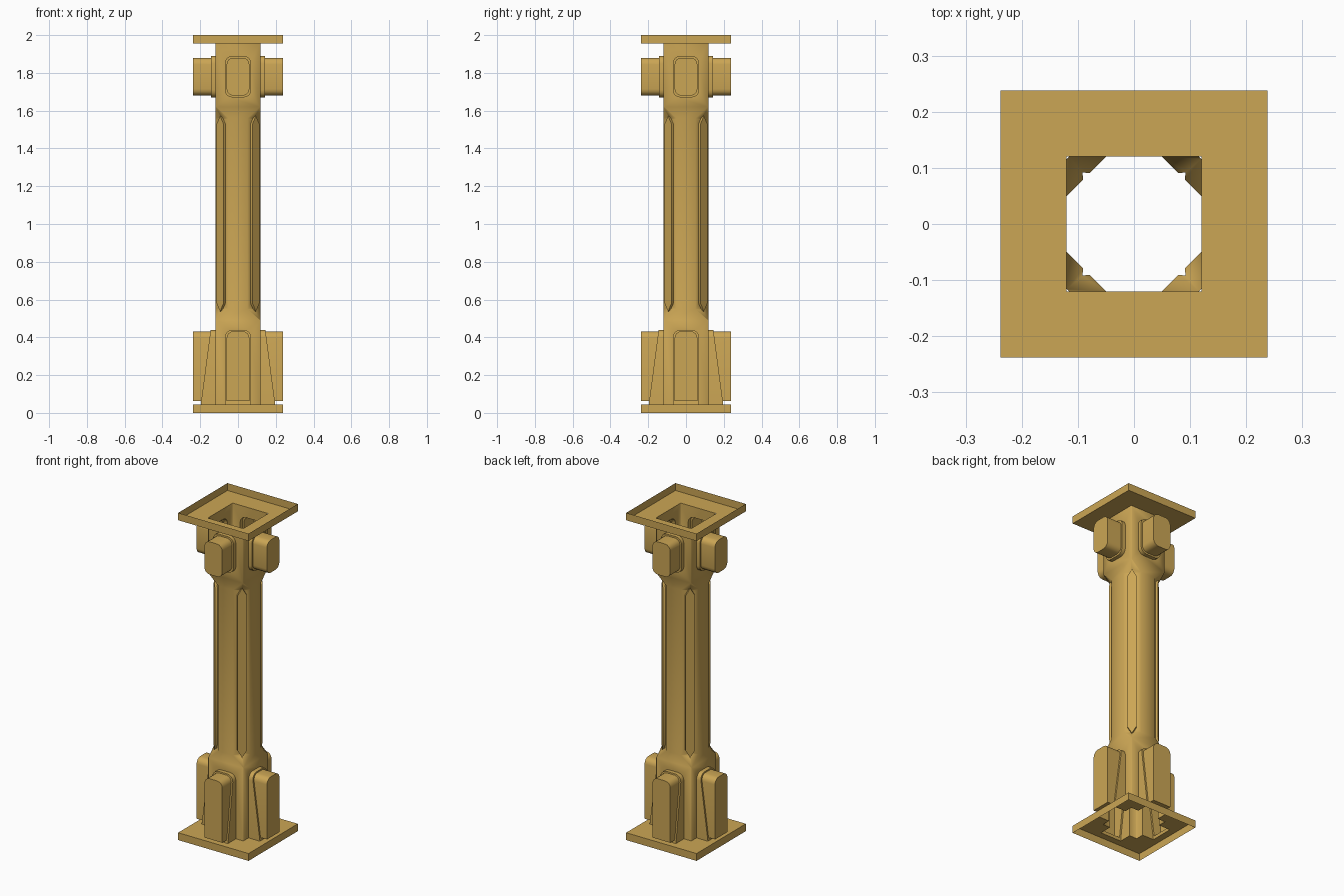
import bpy, bmesh
from math import cos, sin, pi, radians
from mathutils import Matrix

if "Cube" in bpy.data.objects:
    bpy.data.objects.remove(bpy.data.objects["Cube"])

BRASS = bpy.data.materials.new("brass")
BRASS.diffuse_color = (0.60, 0.38, 0.09, 1)
BRASS.use_nodes = True
BRASS.node_tree.nodes["Principled BSDF"].inputs["Base Color"].default_value = BRASS.diffuse_color
T = 0.045          # plate depth
H = 2.0
R = 0.12           # shaft half width


def make(name, bm):
    bmesh.ops.recalc_face_normals(bm, faces=bm.faces[:])
    me = bpy.data.meshes.new(name)
    bm.to_mesh(me)
    bm.free()
    me.materials.append(BRASS)
    ob = bpy.data.objects.new(name, me)
    bpy.context.collection.objects.link(ob)
    return ob


def loft(bm, rings):
    """Closed solid skinned through rings of points."""
    vs = [[bm.verts.new(p) for p in r] for r in rings]
    n = len(vs[0])
    for a, b in zip(vs, vs[1:]):
        for i in range(n):
            j = (i + 1) % n
            bm.faces.new((a[i], a[j], b[j], b[i]))
    bm.faces.new(vs[0])
    bm.faces.new(vs[-1])


def rounded(w, z0, z1, r, round_bottom):
    """Rounded rectangle outline in (y, z)."""
    pts = []
    corners = [(w - r, z1 - r, 0), (r - w, z1 - r, 90)]
    if round_bottom:
        corners += [(r - w, z0 + r, 180), (w - r, z0 + r, 270)]
    for cy, cz, a in corners:
        for k in range(5):
            t = radians(a + 22.5 * k)
            pts.append((cy + r * cos(t), cz + r * sin(t)))
    if not round_bottom:
        pts += [(-w, z0), (w, z0)]
    return pts


def arm(name, quarter, outline, reach):
    """Outline pushed outward from inside the shaft to x = reach(z)."""
    bm = bmesh.new()
    loft(bm, [[(0.08, y, z) for y, z in outline],
              [(reach(z), y, z) for y, z in outline]])
    bm.transform(Matrix.Rotation(quarter * pi / 2, 4, 'Z'))
    return make(name, bm)


def section(c, z):
    q = [(R, -c), (R, c), (c, R), (-c, R), (-R, c), (-R, -c), (-c, -R), (c, -R)]
    return [(x, y, z) for x, y in q]


# Shaft: square ends flaring into an octagonal middle
bm = bmesh.new()
loft(bm, [section(c, z) for c, z in
          [(0.116, T), (0.116, 0.49), (0.05, 0.55),
           (0.05, 1.56), (0.116, 1.62), (0.116, H - T)]])
shaft = make("shaft", bm)

parts = []
for k in range(4):
    # Upper bracket: collar and block
    parts.append(arm("upper_collar", k, rounded(0.07, 1.67, 1.89, 0.04, True), lambda z: 0.143))
    parts.append(arm("upper_block", k, rounded(0.06, 1.68, 1.88, 0.035, True), lambda z: 0.238))
    # Lower bracket: sloping collar and tall block
    parts.append(arm("lower_collar", k, rounded(0.07, T, 0.44, 0.04, False),
                     lambda z: 0.197 - 0.052 * (z - T) / (0.44 - T)))
    parts.append(arm("lower_block", k, rounded(0.06, 0.063, 0.432, 0.035, False), lambda z: 0.238))
    # Corner rib with pointed ends
    bm = bmesh.new()
    for o in (0, 0.023):
        for x, y, za, zb in ((0.113, 0.077, 0.58, 1.53), (0.077, 0.113, 0.58, 1.53),
                             (0.095, 0.095, 0.537, 1.573)):
            for z in (za, zb):
                bm.verts.new((x - o, y - o, z))
    bmesh.ops.convex_hull(bm, input=bm.verts[:])
    bm.transform(Matrix.Rotation(k * pi / 2, 4, 'Z'))
    parts.append(make("corner_rib", bm))

# Fuse brackets and ribs into one hollow shell
for p in parts:
    m = shaft.modifiers.new("fuse", 'BOOLEAN')
    m.operation = 'UNION'
    m.solver = 'EXACT'
    m.object = p
fused = bpy.data.meshes.new_from_object(shaft.evaluated_get(bpy.context.evaluated_depsgraph_get()))
shaft.modifiers.clear()
shaft.data = fused
for p in parts:
    bpy.data.objects.remove(p)

# Open the shell at both ends
bm = bmesh.new()
bm.from_mesh(fused)
caps = [f for f in bm.faces
        if all(abs(v.co.z - T) < 1e-4 for v in f.verts)
        or all(abs(v.co.z - (H - T)) < 1e-4 for v in f.verts)]
bmesh.ops.delete(bm, geom=caps, context='FACES')
bm.to_mesh(fused)
bm.free()
bpy.context.view_layer.objects.active = shaft
shaft.select_set(True)
bpy.ops.object.shade_smooth_by_angle(angle=radians(50))


def plate(name, z_floor, z_rim, in_hole):
    """Thin tray: square floor with a hole and a rim around its edge."""
    g = [-0.238, -0.197, -R, -0.07, 0.07, R, 0.197, 0.238]
    bm = bmesh.new()
    v = [[bm.verts.new((x, y, z_floor)) for y in g] for x in g]
    for i in range(7):
        for j in range(7):
            cx, cy = abs(g[i] + g[i + 1]) / 2, abs(g[j] + g[j + 1]) / 2
            if not in_hole(cx, cy):
                bm.faces.new((v[i][j], v[i + 1][j], v[i + 1][j + 1], v[i][j + 1]))
    outer = [e for e in bm.edges if e.is_boundary and
             any(all(abs(abs(w.co[a]) - 0.238) < 1e-4 for w in e.verts) for a in (0, 1))]
    ext = bmesh.ops.extrude_edge_only(bm, edges=outer)["geom"]
    for w in ext:
        if isinstance(w, bmesh.types.BMVert):
            w.co.z = z_rim
    bmesh.ops.delete(bm, geom=[w for w in bm.verts if not w.link_faces], context='VERTS')
    return make(name, bm)


# End plates
plate("top_plate", H - T, H, lambda x, y: x < R and y < R)
plate("bottom_plate", T, 0.0,
      lambda x, y: (x < R and y < R) or (min(x, y) < 0.07 and max(x, y) < 0.197))
